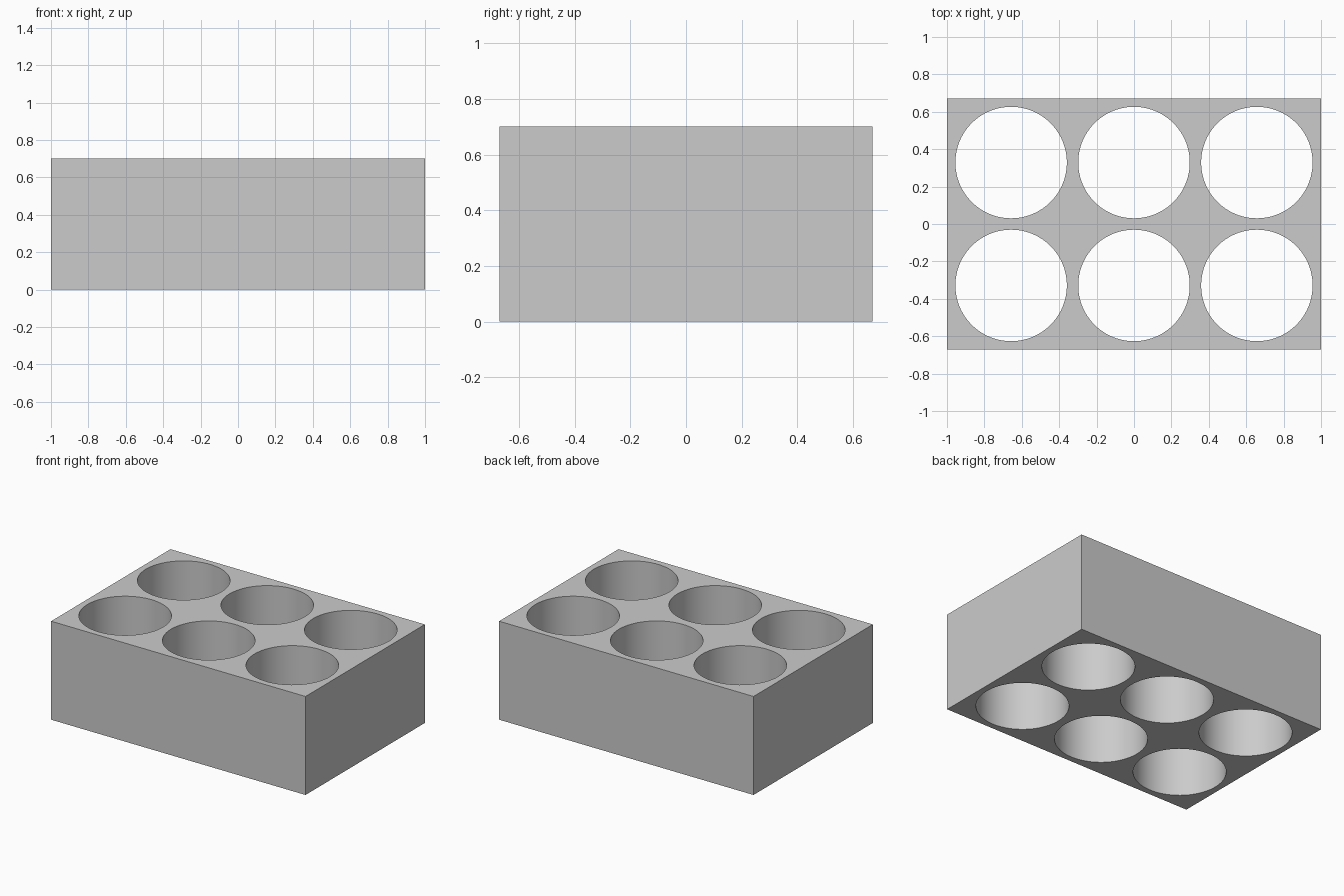
import bpy

cube = bpy.data.objects.get("Cube")
if cube:
    bpy.data.objects.remove(cube, do_unlink=True)

LENGTH, DEPTH, HEIGHT = 2.0, 1.34, 0.70
HOLE_RADIUS = 0.298
PITCH = 0.657

grey = bpy.data.materials.new("light_grey")
grey.use_nodes = True
grey.diffuse_color = (0.6, 0.6, 0.6, 1)
grey.node_tree.nodes["Principled BSDF"].inputs["Base Color"].default_value = (0.6, 0.6, 0.6, 1)

# Solid block
bpy.ops.mesh.primitive_cube_add(size=1, location=(0, 0, HEIGHT / 2))
block = bpy.context.object
block.name = "holder_block"
block.scale = (LENGTH, DEPTH, HEIGHT)
bpy.ops.object.transform_apply(location=False, rotation=False, scale=True)
block.data.materials.append(grey)

# Two rows of three round holes, cut right through
for column in (-1, 0, 1):
    for row in (-0.5, 0.5):
        bpy.ops.mesh.primitive_cylinder_add(
            vertices=96, radius=HOLE_RADIUS, depth=HEIGHT * 2,
            location=(column * PITCH, row * PITCH, HEIGHT / 2))
        cutter = bpy.context.object
        cutter.name = "hole_cutter"
        cutter.hide_render = True
        cutter.data.materials.append(grey)

        cut = block.modifiers.new("hole", 'BOOLEAN')
        cut.operation = 'DIFFERENCE'
        cut.solver = 'EXACT'
        cut.object = cutter
        bpy.ops.object.select_all(action='DESELECT')
        block.select_set(True)
        bpy.context.view_layer.objects.active = block
        bpy.ops.object.modifier_apply(modifier=cut.name)
        bpy.data.objects.remove(cutter, do_unlink=True)

# Smooth hole walls, crisp rims and corners
bpy.ops.object.shade_smooth_by_angle(angle=0.5)
